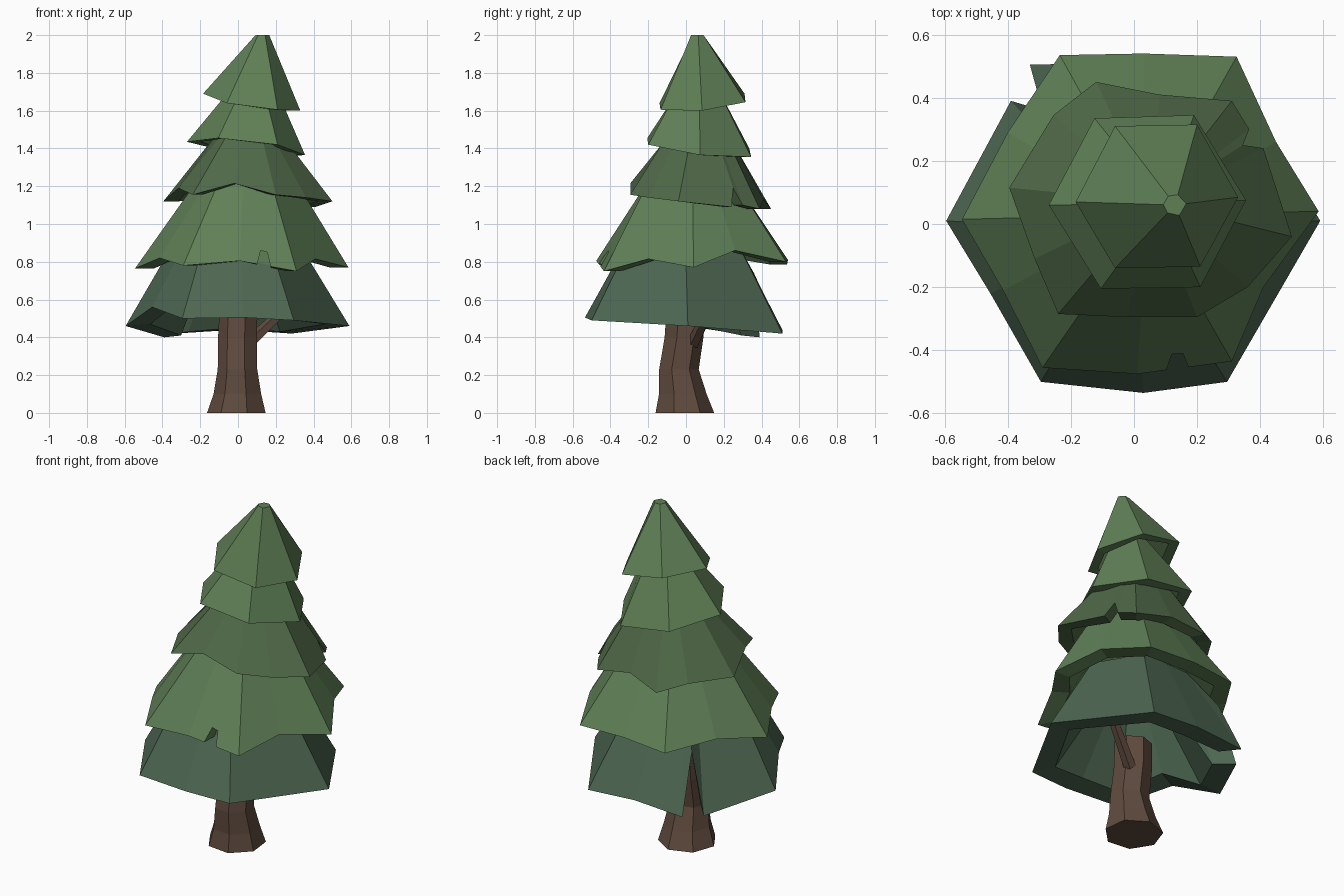
import bpy, bmesh
from math import sin, cos, pi, atan2, radians, hypot
from mathutils import Vector


def material(name, rgb):
    m = bpy.data.materials.new(name)
    m.diffuse_color = (*rgb, 1)
    return m


def loft(name, rings, mat):
    """Skin equal-length rings of points, cap both ends."""
    bm = bmesh.new()
    vs = [[bm.verts.new(p) for p in r] for r in rings]
    n = len(rings[0])
    for a, b in zip(vs, vs[1:]):
        for i in range(n):
            j = (i + 1) % n
            bm.faces.new((a[i], a[j], b[j], b[i]))
    bm.faces.new(vs[0])
    bm.faces.new(vs[-1])
    bmesh.ops.recalc_face_normals(bm, faces=bm.faces)
    me = bpy.data.meshes.new(name)
    bm.to_mesh(me)
    bm.free()
    me.materials.append(mat)
    ob = bpy.data.objects.new(name, me)
    bpy.context.collection.objects.link(ob)
    return ob


def tier(name, rim, centre, top_z, r, thick, turn, mat, lift=0.0):
    """Hollow hexagonal skirt with a ragged rim."""
    cx, cy = centre

    def top_ring(rad, z):
        pts = []
        for x, y, _ in rim:
            a = atan2(y - cy, x - cx)
            k = (a - radians(turn)) % (pi / 3) - pi / 6
            h = rad * cos(pi / 6) / cos(k)
            pts.append((cx + h * cos(a), cy + h * sin(a), z))
        return pts

    inner = []
    for x, y, z in rim:
        s = 1 - thick / hypot(x - cx, y - cy)
        inner.append((cx + (x - cx) * s, cy + (y - cy) * s, z + lift))
    return loft(name, [top_ring(r, top_z), rim, inner,
                       top_ring(max(r - thick, 0.02), top_z - 0.08)], mat)


bark = material("bark", (0.115, 0.07, 0.048))
deep = material("deep_green", (0.075, 0.135, 0.083))
mid = material("mid_green", (0.08, 0.142, 0.064))
light = material("light_green", (0.115, 0.215, 0.093))

# Trunk: seven-sided, flared and slightly bent
trunk = [(0, -0.005, -0.01, 0.16), (0.1, 0, -0.02, 0.13), (0.23, 0, -0.04, 0.108),
         (0.4, 0, -0.013, 0.106), (0.55, 0.005, -0.005, 0.104)]
loft("trunk", [[(x + r * cos(2 * pi * i / 7 + 0.56), y + r * sin(2 * pi * i / 7 + 0.56), z)
                for i in range(7)] for z, x, y, r in trunk], bark)

# Branch stub
a, b = Vector((0.06, 0.04, 0.37)), Vector((0.28, 0.14, 0.58))
q = (b - a).to_track_quat('Z', 'Y')
loft("branch_stub", [[c + q @ Vector((r * cos(i * pi * 2 / 5), r * sin(i * pi * 2 / 5), 0))
                      for i in range(5)] for c, r in ((a, 0.035), (b, 0.025))], bark)

# Foliage skirts, bottom to top, with notches in the rims
tier("foliage_1", [
    (0.59, 0.01, 0.46), (0.285, 0.51, 0.42), (-0.02, 0.51, 0.44), (-0.33, 0.505, 0.42),
    (-0.29, 0.36, 0.74), (-0.39, 0.39, 0.40), (-0.595, 0.01, 0.46), (-0.455, -0.22, 0.56),
    (-0.295, -0.5, 0.5), (0.03, -0.535, 0.505), (0.295, -0.5, 0.49)],
    (-0.01, -0.02), 0.95, 0.31, 0.13, 0, deep, 0.01)
skirt = tier("foliage_2", [
    (0.585, 0.04, 0.77), (0.45, 0.26, 0.86), (0.325, 0.53, 0.8), (0.03, 0.54, 0.81),
    (-0.235, 0.535, 0.785), (-0.4, 0.29, 0.82), (-0.545, 0.015, 0.765),
    (-0.415, -0.21, 0.82), (-0.29, -0.455, 0.78), (0.01, -0.475, 0.805),
    (0.31, -0.435, 0.75), (0.41, -0.2, 0.815)],
    (0.045, 0.03), 1.25, 0.25, 0.1, 0, light)
tier("foliage_3", [
    (0.5, -0.04, 1.12), (0.41, 0.24, 1.09), (0.345, 0.25, 1.19), (0.365, 0.3, 1.1),
    (0.31, 0.39, 1.08), (0.08, 0.41, 1.13), (-0.12, 0.45, 1.08), (-0.255, 0.345, 1.13),
    (-0.395, 0.115, 1.12), (-0.315, -0.11, 1.19), (-0.24, -0.285, 1.155),
    (-0.02, -0.295, 1.215), (0.2, -0.295, 1.155), (0.36, -0.2, 1.14)],
    (0.06, 0.07), 1.5, 0.16, 0.08, -9, mid)
tier("foliage_4", [
    (0.355, 0.075, 1.365), (0.19, 0.345, 1.355), (-0.125, 0.335, 1.4),
    (-0.27, 0.06, 1.435), (-0.105, -0.205, 1.455), (0.21, -0.2, 1.42)],
    (0.09, 0.065), 1.75, 0.1, 0.07, 0, light)
tier("foliage_5", [
    (0.33, 0.085, 1.6), (0.2, 0.315, 1.645), (-0.06, 0.31, 1.69),
    (-0.185, 0.07, 1.69), (-0.06, -0.14, 1.64), (0.21, -0.135, 1.605)],
    (0.13, 0.06), 2.0, 0.038, 0.06, 0, light)

# Small notch cut in the front of the second skirt
wedge = [(0.085, 0.72), (0.12, 0.86), (0.155, 0.85), (0.185, 0.72)]
cutter = loft("notch_cutter", [[(x, y, z) for x, z in wedge] for y in (-0.6, -0.36)], light)
cutter.hide_render = True
cut = skirt.modifiers.new("notch", 'BOOLEAN')
cut.operation = 'DIFFERENCE'
cut.solver = 'EXACT'
cut.object = cutter
bpy.context.view_layer.objects.active = skirt
bpy.ops.object.modifier_apply(modifier=cut.name)
bpy.data.objects.remove(cutter)
